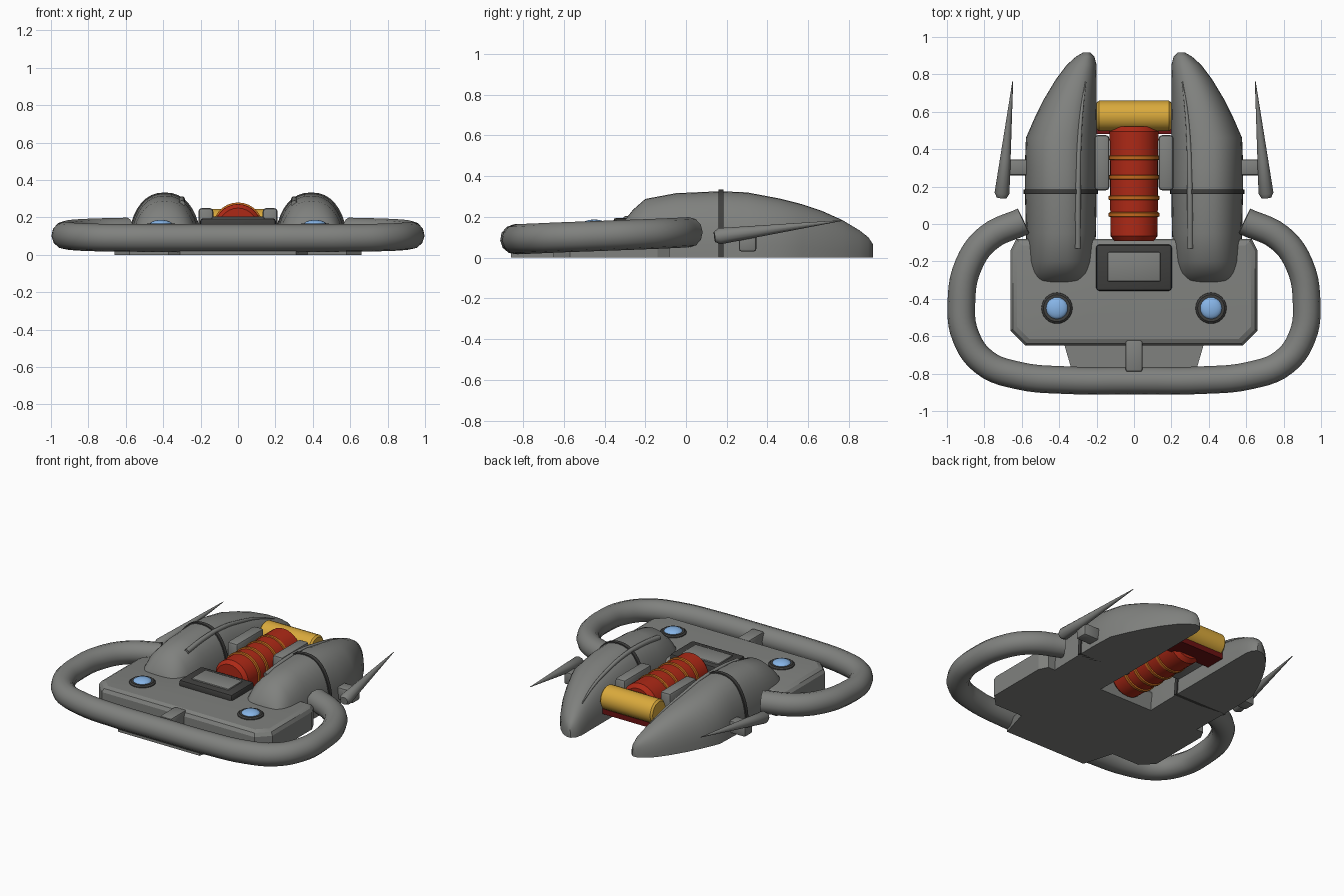
import bpy, bmesh, math
from mathutils import Vector

if "Cube" in bpy.data.objects:
    bpy.data.objects.remove(bpy.data.objects["Cube"])


def material(name, rgb):
    m = bpy.data.materials.new(name)
    m.diffuse_color = (*rgb, 1)
    m.use_nodes = True
    m.node_tree.nodes["Principled BSDF"].inputs["Base Color"].default_value = m.diffuse_color
    return m


GREY = material("hull grey", (0.215, 0.22, 0.21))
DARK = material("dark grey", (0.05, 0.05, 0.048))
RED = material("engine red", (0.42, 0.022, 0.008))
MAROON = material("dark red", (0.15, 0.006, 0.006))
GOLD = material("gold", (0.70, 0.40, 0.045))
ORANGE = material("orange", (0.55, 0.14, 0.012))
BLUE = material("lamp blue", (0.24, 0.46, 0.80))


def finish(ob, mat, bevel=0, segments=2, angle=35):
    """Assign colour, soften edges and shade smooth by angle."""
    ob.data.materials.clear()
    ob.data.materials.append(mat)
    bpy.ops.object.select_all(action='DESELECT')
    ob.select_set(True)
    bpy.context.view_layer.objects.active = ob
    if bevel:
        mod = ob.modifiers.new("bevel", 'BEVEL')
        mod.width, mod.segments = bevel, segments
        bpy.ops.object.modifier_apply(modifier=mod.name)
    bpy.ops.object.shade_smooth_by_angle(angle=math.radians(angle))
    return ob


def loft(name, rings, mat, bevel=0, segments=2, angle=35):
    """Skin a list of equal-length point rings and cap both ends."""
    bm = bmesh.new()
    vs = [[bm.verts.new(p) for p in r] for r in rings]
    n = len(rings[0])
    for a, b in zip(vs, vs[1:]):
        for i in range(n):
            j = (i + 1) % n
            bm.faces.new((a[i], a[j], b[j], b[i]))
    bm.faces.new(vs[0])
    bm.faces.new(vs[-1])
    bmesh.ops.recalc_face_normals(bm, faces=bm.faces)
    me = bpy.data.meshes.new(name)
    bm.to_mesh(me)
    bm.free()
    ob = bpy.data.objects.new(name, me)
    bpy.context.collection.objects.link(ob)
    return finish(ob, mat, bevel, segments, angle)


def box(name, x0, x1, y0, y1, z0, z1, mat, bevel=0, segments=2):
    ring = [(x0, y0), (x1, y0), (x1, y1), (x0, y1)]
    return loft(name, [[(x, y, z) for x, y in ring] for z in (z0, z1)], mat, bevel, segments)


def lathe(name, base, axis, profile, mat, n=24, angle=35):
    """Round part: profile is (distance along axis, radius)."""
    q = Vector(axis).to_track_quat('Z', 'Y')
    ts = [2 * math.pi * i / n for i in range(n)]
    rings = [[Vector(base) + q @ Vector((r * math.cos(t), r * math.sin(t), d)) for t in ts]
             for d, r in profile]
    return loft(name, rings, mat, angle=angle)


def tube(name, pts, depth, mat, radii=None):
    cu = bpy.data.curves.new(name, 'CURVE')
    cu.dimensions, cu.resolution_u = '3D', 5
    cu.bevel_depth, cu.bevel_resolution, cu.use_fill_caps = depth, 4, True
    sp = cu.splines.new('BEZIER')
    sp.bezier_points.add(len(pts) - 1)
    for i, (bp, p) in enumerate(zip(sp.bezier_points, pts)):
        bp.co = p
        bp.handle_left_type = bp.handle_right_type = 'AUTO'
        bp.radius = radii[i] if radii else 1
    ob = bpy.data.objects.new(name, cu)
    bpy.context.collection.objects.link(ob)
    bpy.ops.object.select_all(action='DESELECT')
    ob.select_set(True)
    bpy.context.view_layer.objects.active = ob
    bpy.ops.object.convert(target='MESH')
    return finish(bpy.context.view_layer.objects.active, mat, angle=50)


# Hull deck with chamfered corners and sloped top rim
def outline(d):
    half = [(0.58 - d * 0.6, -0.65 + d), (0.66 - d, -0.57 + d * 0.6),
            (0.66 - d, -0.14 - d * 0.4), (0.63 - d, -0.08 - d)]
    return half + [(-x, y) for x, y in reversed(half)]


loft("deck", [[(x, y, z) for x, y in outline(d)]
              for d, z in ((0, 0), (0, 0.12), (0.012, 0.142), (0.035, 0.155))], GREY, angle=25)

# Low lip and centre bracket joining the deck to the bumper
lip = [(-0.31, -0.86), (0.31, -0.86), (0.38, -0.62), (-0.38, -0.62)]
loft("front_lip", [[(x, y, z) for x, y in lip] for z in (0, 0.055)], GREY)
box("bumper_bracket", -0.045, 0.045, -0.79, -0.62, 0.04, 0.155, GREY, 0.012)

# Wrap-around bumper tube
right = [(0.04, -0.837, 0.09), (0.36, -0.835, 0.09), (0.62, -0.81, 0.091), (0.80, -0.74, 0.094),
         (0.90, -0.60, 0.10), (0.923, -0.43, 0.106), (0.885, -0.22, 0.114),
         (0.78, -0.075, 0.12), (0.59, 0.015, 0.125)]
tube("bumper", [(-x, y, z) for x, y, z in reversed(right)] + right, 0.074, GREY)

# Pod stations: y, inner x, outer x, height
POD = [(-0.32, 0.255, 0.545, 0.13), (-0.30, 0.24, 0.555, 0.185), (-0.26, 0.225, 0.563, 0.235),
       (-0.20, 0.215, 0.57, 0.288), (-0.05, 0.203, 0.578, 0.316), (0.17, 0.20, 0.583, 0.326),
       (0.30, 0.20, 0.584, 0.32), (0.46, 0.20, 0.578, 0.29), (0.57, 0.20, 0.53, 0.262),
       (0.67, 0.20, 0.48, 0.228), (0.77, 0.20, 0.42, 0.183), (0.85, 0.20, 0.36, 0.135),
       (0.895, 0.212, 0.31, 0.10), (0.918, 0.235, 0.27, 0.065)]
POWER = 2.3


def station(y):
    for a, b in zip(POD, POD[1:]):
        if a[0] <= y <= b[0]:
            f = (y - a[0]) / (b[0] - a[0])
            return [p + (q - p) * f for p, q in zip(a, b)]


def pod_ring(s, y, grow=0.0):
    _, xi, xo, h = station(y)
    c, w, h = (xi + xo) / 2, (xo - xi) / 2 + grow, h + grow
    pts = []
    for i in range(21):
        t = math.pi * i / 20
        k, m = math.cos(t), math.sin(t)
        pts.append((s * (c + w * math.copysign(abs(k) ** (2 / POWER), k)), y,
                    h * max(m, 0) ** (2 / POWER) if 0 < i < 20 else 0))
    return pts


def pod_top(x, y):
    _, xi, xo, h = station(y)
    t = abs(x - (xi + xo) / 2) / ((xo - xi) / 2)
    return h * max(0, 1 - t ** POWER) ** (1 / POWER)


for s, side in ((-1, "left"), (1, "right")):
    loft(side + "_pod", [pod_ring(s, p[0]) for p in POD], GREY, angle=40)
    loft(side + "_pod_band", [pod_ring(s, y, 0.008) for y in (0.16, 0.185)], DARK)

    # Raised spine on the pod
    spine = [(0.30, -0.13), (0.30, 0.05), (0.298, 0.25), (0.292, 0.45), (0.278, 0.62), (0.258, 0.76)]
    tube(side + "_pod_spine", [(s * x, y, pod_top(x, y) + 0.001) for x, y in spine], 0.017, GREY,
         [1, 0.95, 0.85, 0.7, 0.5, 0.2])

    # Side fin spike on its strut
    base, tip = Vector((s * 0.708, 0.14, 0.102)), Vector((s * 0.648, 0.765, 0.182))
    length = (tip - base).length
    lathe(side + "_fin", base, tip - base,
          [(0, 0.026), (0.025, 0.04), (0.2, 0.029), (length, 0.002)], GREY, 12, 40)
    a, b = sorted((s * 0.56, s * 0.69))
    box(side + "_fin_strut", a, b, 0.26, 0.345, 0.03, 0.115, GREY, 0.012)

    # Engine side clamp
    a, b = sorted((s * 0.132, s * 0.212))
    box(side + "_engine_clamp", a, b, 0.18, 0.475, 0.10, 0.25, GREY, 0.018)

    # Headlamp: dark collar and blue dome
    lamp = (s * 0.412, -0.45, 0.15)
    lathe(side + "_lamp_collar", lamp, (0, 0, 1),
          [(0, 0.084), (0.01, 0.082), (0.018, 0.072), (0.018, 0.05)], DARK)
    lathe(side + "_lamp", lamp, (0, 0, 1),
          [(0, 0.06)] + [(0.013 + 0.024 * math.sin(t), 0.06 * math.cos(t))
                         for t in (0, 0.35, 0.7, 1.05, 1.35, 1.54)], BLUE)

# Console with raised panel
box("console", -0.202, 0.202, -0.357, -0.11, 0.13, 0.195, DARK, 0.015)
box("console_panel", -0.143, 0.143, -0.308, -0.15, 0.17, 0.204, GREY, 0.01)

# Engine barrel with hoops, rear gold cylinder and its mount
lathe("engine", (0, -0.09, 0.145), (0, 1, 0),
      [(0, 0.105), (0.025, 0.126), (0.585, 0.13), (0.61, 0.105)], RED, 28)
for y in (0.05, 0.14, 0.25, 0.355):
    lathe("engine_hoop", (0, y - 0.013, 0.145), (0, 1, 0),
          [(0, 0.128), (0.004, 0.135), (0.022, 0.135), (0.026, 0.128)], ORANGE, 28)
lathe("rear_cylinder", (-0.2, 0.578, 0.165), (1, 0, 0),
      [(0, 0.07), (0.012, 0.081), (0.388, 0.081), (0.4, 0.07)], GOLD, 24)
box("rear_mount", -0.2, 0.2, 0.48, 0.62, 0.06, 0.13, MAROON)
